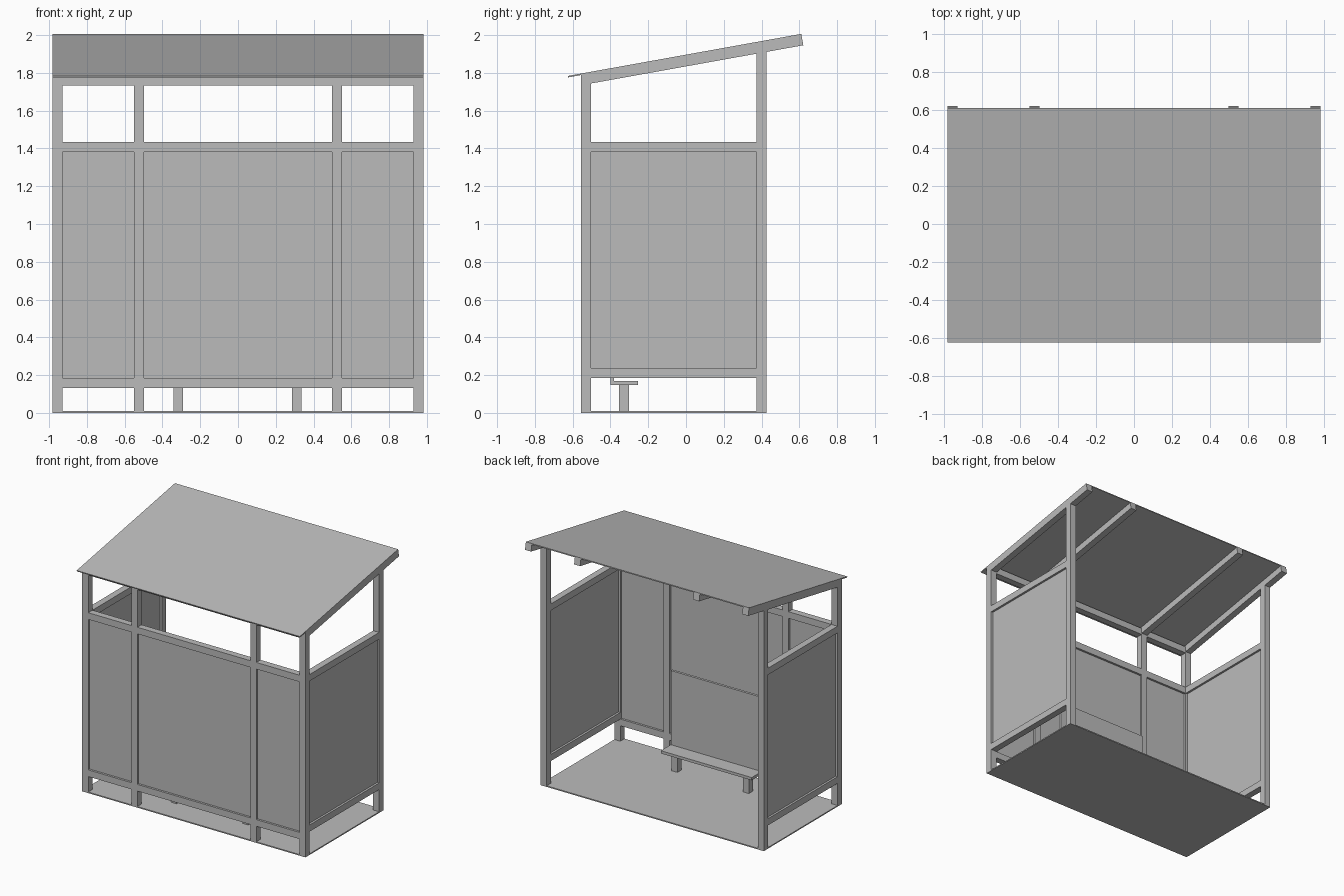
import bpy
import math
from mathutils import Matrix, Vector

cube = bpy.data.objects.get("Cube")
if cube:
    bpy.data.objects.remove(cube, do_unlink=True)

GREY = (0.5, 0.5, 0.5, 1.0)
grey = bpy.data.materials.new("plain grey")
grey.use_nodes = True
grey.diffuse_color = GREY
grey.node_tree.nodes["Principled BSDF"].inputs["Base Color"].default_value = GREY

BAR = 0.053                     # square tube width
X, FRONT, BACK = 0.982, -0.555, 0.425
TILT = math.radians(10.2)
EAVE = Vector((0, -0.625, 1.784))   # upper front edge of the roof


def finish(name, mesh):
    mesh.materials.append(grey)
    obj = bpy.data.objects.new(name, mesh)
    bpy.context.collection.objects.link(obj)
    return obj


def prism(name, x0, x1, profile):
    """Extrude a (y, z) outline along x."""
    n = len(profile)
    verts = [(x, y, z) for x in (x0, x1) for y, z in profile]
    faces = [tuple(range(n))[::-1], tuple(range(n, 2 * n))]
    faces += [(i, (i + 1) % n, (i + 1) % n + n, i + n) for i in range(n)]
    mesh = bpy.data.meshes.new(name)
    mesh.from_pydata(verts, [], faces)
    return finish(name, mesh)


def box(name, x, y, z):
    return prism(name, *x, [(y[0], z[0]), (y[1], z[0]), (y[1], z[1]), (y[0], z[1])])


def roof_z(y, depth):
    """Height of a plane lying depth below the sloping roof top."""
    return EAVE.z + (y - EAVE.y) * math.tan(TILT) - depth / math.cos(TILT)


def post(name, x, y):
    top = [(y + BAR, roof_z(y + BAR, 0.02)), (y, roof_z(y, 0.02))]
    prism(name, x, x + BAR, [(y, 0), (y + BAR, 0)] + top)


# Floor
box("floor_plate", (-X, X), (FRONT, BACK), (0, 0.009))

# Posts and rafters share the same four positions along x
bar_x = [-X, -0.55, 0.497, X - BAR]
for i, x in enumerate(bar_x):
    post(f"wall_post_{i}", x, FRONT)
for side, x in (("right", bar_x[0]), ("left", bar_x[-1])):
    post(f"open_post_{side}", x, BACK - BAR)

# Sloping roof sheet, with rafters below
length = 1.255


def sloped(s, d):
    p = EAVE + Matrix.Rotation(TILT, 3, "X") @ Vector((0, s, -d))
    return p.y, p.z


prism("roof_sheet", -X, X,
      [sloped(0, 0.008), sloped(length, 0.008), sloped(length, 0), sloped(0, 0)])
for i, x in enumerate(bar_x):
    prism(f"rafter_{i}", x, x + BAR,
          [(FRONT, roof_z(FRONT, 0.03)), (FRONT + BAR, roof_z(FRONT + BAR, 0.061)),
           sloped(length, 0.061), sloped(length, 0.008), (FRONT, roof_z(FRONT, 0.008))])

# Long wall: rails and panels in the bays between posts
wall_y = (FRONT, FRONT + BAR)
inset = 0.017
for i in range(3):
    bay = (bar_x[i] + BAR, bar_x[i + 1])
    for name, z in (("bottom_rail", 0.132), ("middle_rail", 1.382), ("top_rail", 1.733)):
        box(f"wall_{name}_{i}", bay, wall_y, (z, z + BAR))
    box(f"wall_panel_{i}", bay, (wall_y[0] + inset, wall_y[1] - inset), (0.185, 1.382))

# Side walls
side_y = (FRONT + BAR, BACK - BAR)
for side, x in (("right", bar_x[0]), ("left", bar_x[-1])):
    for name, z in (("bottom_rail", 0.185), ("middle_rail", 1.382)):
        box(f"{side}_{name}", (x, x + BAR), side_y, (z, z + BAR))
    box(f"{side}_panel", (x + inset, x + BAR - inset), side_y, (0.238, 1.382))

# Bench with a low back edge and two legs
box("bench_seat", (-0.4, 0.4), (-0.4, -0.255), (0.148, 0.17))
box("bench_back", (-0.4, 0.4), (-0.4, -0.38), (0.17, 0.76))
for side, x in (("right", -0.341), ("left", 0.287)):
    box(f"bench_leg_{side}", (x, x + 0.05), (-0.355, -0.302), (0.009, 0.148))
